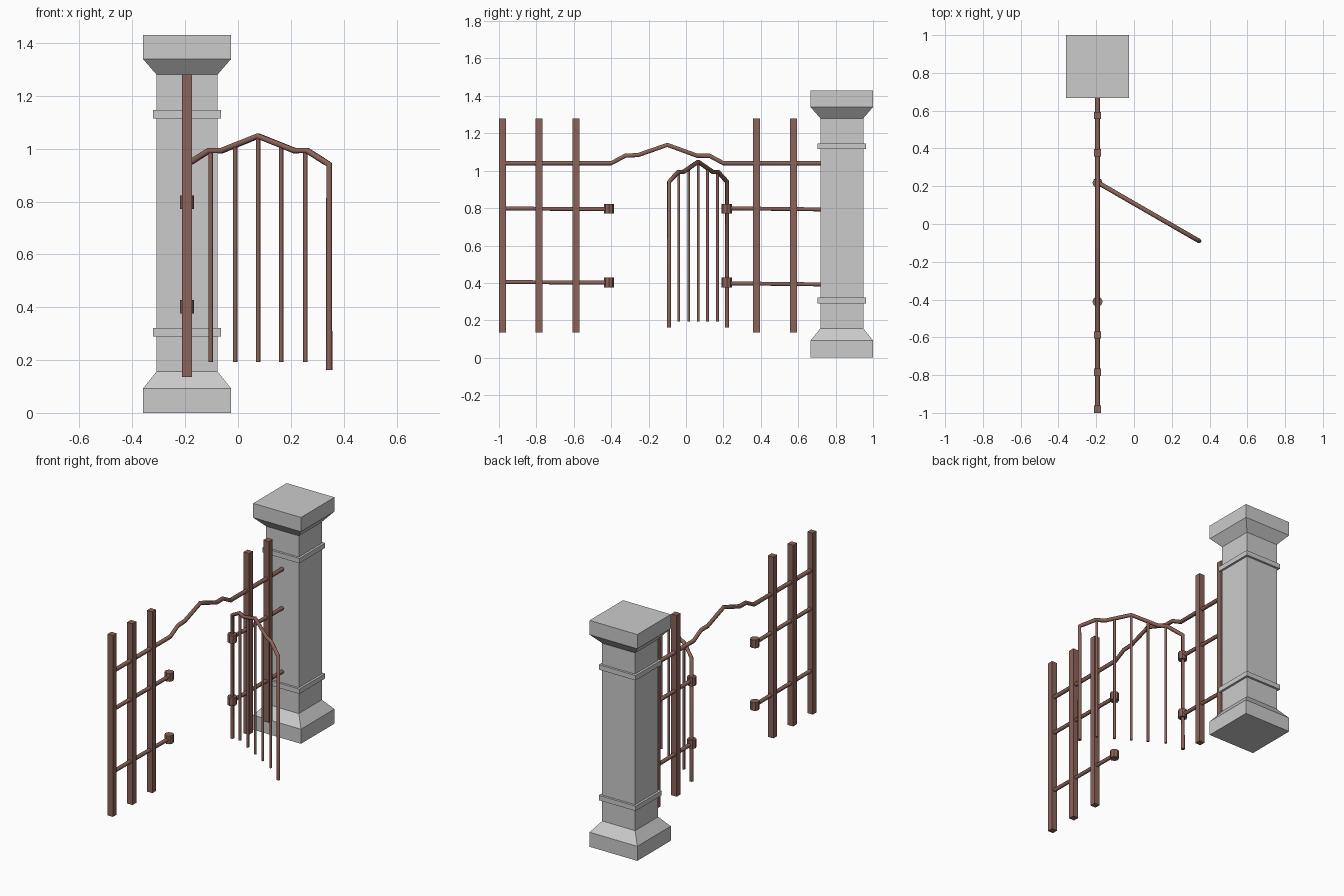
import bpy, bmesh
from mathutils import Vector

if "Cube" in bpy.data.objects:
    bpy.data.objects.remove(bpy.data.objects["Cube"])

FX = -0.193          # x of the fence line and pillar
PY = 0.833           # y of the pillar centre

iron = bpy.data.materials.new("rusty_iron")
iron.diffuse_color = (0.26, 0.125, 0.1, 1)
iron.use_nodes = True
iron.node_tree.nodes["Principled BSDF"].inputs["Base Color"].default_value = iron.diffuse_color


def add(name, bm, mat=None):
    bmesh.ops.recalc_face_normals(bm, faces=bm.faces)
    me = bpy.data.meshes.new(name)
    bm.to_mesh(me)
    bm.free()
    ob = bpy.data.objects.new(name, me)
    if mat:
        me.materials.append(mat)
    bpy.context.collection.objects.link(ob)
    return ob


def square_loft(name, x, y, profile, mat=None):
    """Stack of squares from (half width, z) pairs."""
    bm = bmesh.new()
    rings = [[bm.verts.new((x + sx * h, y + sy * h, z))
              for sx, sy in ((-1, -1), (1, -1), (1, 1), (-1, 1))] for h, z in profile]
    for a, b in zip(rings, rings[1:]):
        for i in range(4):
            j = (i + 1) % 4
            bm.faces.new((a[i], a[j], b[j], b[i]))
    bm.faces.new(rings[0][::-1])
    bm.faces.new(rings[-1])
    return add(name, bm, mat)


def tube(name, points, r):
    """Six-sided bar following a polyline."""
    cu = bpy.data.curves.new(name, 'CURVE')
    cu.dimensions = '3D'
    cu.bevel_depth = r
    cu.bevel_resolution = 1
    cu.use_fill_caps = True
    sp = cu.splines.new('POLY')
    sp.points.add(len(points) - 1)
    for p, co in zip(sp.points, points):
        p.co = (*co, 1)
    cu.materials.append(iron)
    ob = bpy.data.objects.new(name, cu)
    bpy.context.collection.objects.link(ob)
    return ob


# Stone pillar with two raised bands
square_loft("pillar", FX, PY, [(0.167, 0), (0.167, 0.092), (0.115, 0.157),
                               (0.115, 1.28), (0.167, 1.34), (0.167, 1.43)])
for i, z in enumerate((0.29, 1.115)):
    square_loft(f"pillar_band_{i}", FX, PY, [(0.129, z), (0.129, z + 0.031)])

# Square fence posts
for i, y in enumerate((-0.981, -0.785, -0.588, 0.377, 0.575)):
    square_loft(f"fence_post_{i}", FX, y, [(0.019, 0.135), (0.019, 1.28)], iron)

# Arched top rail
top = [(-0.98, 1.04), (-0.40, 1.04), (-0.325, 1.08), (-0.255, 1.084), (-0.10, 1.138),
       (0.06, 1.08), (0.125, 1.08), (0.20, 1.04), (0.73, 1.04)]
tube("top_rail", [(FX, y, z) for y, z in top], 0.013)

# Lower rails and hinge collars on both sides of the opening
for i, (zl, zr) in enumerate(((0.403, 0.395), (0.796, 0.796))):
    tube(f"left_rail_{i}", [(FX, -0.98, zl + 0.002), (FX, -0.41, zl - 0.002)], 0.012)
    tube(f"right_rail_{i}", [(FX, 0.217, zr + 0.003), (FX, 0.73, zr - 0.003)], 0.012)
    for side, y in (("left", -0.411), ("right", 0.218)):
        bm = bmesh.new()
        bmesh.ops.create_cone(bm, cap_ends=True, segments=8, radius1=0.027,
                              radius2=0.027, depth=0.052)
        bmesh.ops.translate(bm, verts=bm.verts, vec=(FX, y, (0.402, 0.797)[i]))
        add(f"{side}_hinge_{i}", bm, iron)

# Open gate: outer frame, swung about the right hinge
start, end = Vector((FX, 0.22, 0)), Vector((0.345, -0.09, 0))


def gate(t, z):
    p = start.lerp(end, t)
    return (p.x, p.y, z)


half = [(0, 0.162), (0, 0.94), (0.155, 0.993), (0.245, 0.993)]
half[2:2] = [(0.035, 0.952)]
frame = half + [(0.5, 1.048)] + [(1 - t, z) for t, z in reversed(half)]
tube("gate_frame", [gate(t, z) for t, z in frame], 0.012)

# Gate bars hanging from the frame
for i, (t, z) in enumerate(((0.167, 0.99), (0.338, 1.01), (0.5, 1.045),
                            (0.662, 1.01), (0.833, 0.99))):
    tube(f"gate_bar_{i}", [gate(t, 0.193), gate(t, z)], 0.0085)
